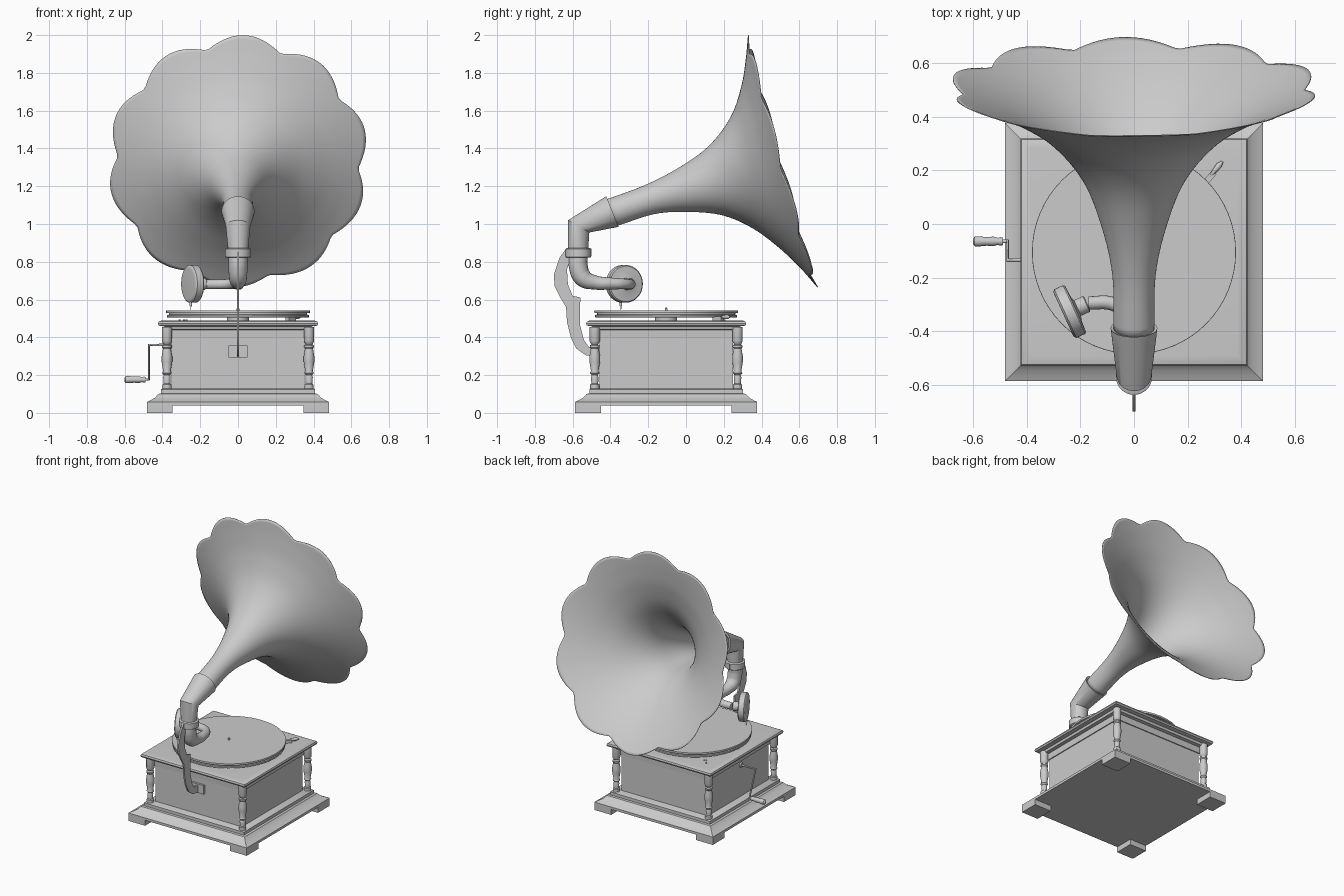
import bpy, bmesh
from math import sin, cos, pi, radians
from mathutils import Vector, Matrix

if "Cube" in bpy.data.objects:
    bpy.data.objects.remove(bpy.data.objects["Cube"])

CY = -0.105  # centre of the cabinet in y


def finish(name, bm):
    bmesh.ops.recalc_face_normals(bm, faces=bm.faces)
    me = bpy.data.meshes.new(name)
    bm.to_mesh(me)
    bm.free()
    ob = bpy.data.objects.new(name, me)
    bpy.context.collection.objects.link(ob)
    return ob


def skin(name, rings, caps=True):
    """Bridge a list of closed rings of points."""
    bm = bmesh.new()
    vs = [[bm.verts.new(p) for p in ring] for ring in rings]
    n = len(vs[0])
    for a, b in zip(vs, vs[1:]):
        for i in range(n):
            j = (i + 1) % n
            bm.faces.new((a[i], a[j], b[j], b[i]))
    if caps:
        bm.faces.new(vs[0])
        bm.faces.new(vs[-1])
    return finish(name, bm)


def square_stack(name, prof):
    c = ((-1, -1), (1, -1), (1, 1), (-1, 1))
    return skin(name, [[(h * x, CY + h * y, z) for x, y in c] for h, z in prof])


def lathe(name, prof, loc, axis=(0, 0, 1), n=32):
    rot = Vector((0, 0, 1)).rotation_difference(Vector(axis)).to_matrix()
    return skin(name, [[Vector(loc) + rot @ Vector((r * cos(2 * pi * i / n), r * sin(2 * pi * i / n), z))
                        for i in range(n)] for r, z in prof])


def box(name, loc, size, rz=0):
    bm = bmesh.new()
    bmesh.ops.create_cube(bm, size=1, matrix=Matrix.Translation(loc) @ Matrix.Rotation(rz, 4, 'Z')
                          @ Matrix.Diagonal((*size, 1)))
    return finish(name, bm)


def tube(name, pts, handle='AUTO'):
    """Swept pipe; every point is x, y, z, radius."""
    cu = bpy.data.curves.new(name, 'CURVE')
    cu.dimensions = '3D'
    cu.bevel_depth, cu.bevel_resolution, cu.resolution_u = 1, 6, 8
    cu.use_fill_caps = True
    sp = cu.splines.new('BEZIER')
    sp.bezier_points.add(len(pts) - 1)
    for b, p in zip(sp.bezier_points, pts):
        b.co, b.radius = p[:3], p[3]
        b.handle_left_type = b.handle_right_type = handle
    ob = bpy.data.objects.new(name, cu)
    bpy.context.collection.objects.link(ob)
    bpy.ops.object.select_all(action='DESELECT')
    ob.select_set(True)
    bpy.context.view_layer.objects.active = ob
    bpy.ops.object.convert(target='MESH')


def ring_point(pair, a):
    """Point at angle a on the circle spanned by a top and bottom (y, z) pair."""
    ty, tz, by, bz = pair
    r = Vector((ty - by, tz - bz)).length / 2
    return ((r * sin(a)), (ty + by) / 2 + (ty - by) / 2 * cos(a), (tz + bz) / 2 + (tz - bz) / 2 * cos(a))


def spline(pts, t):
    """Catmull-Rom through pts, t in 0..1."""
    f = t * (len(pts) - 1)
    i = min(int(f), len(pts) - 2)
    u = f - i
    p1, p2 = Vector(pts[i]), Vector(pts[i + 1])
    p0 = Vector(pts[i - 1]) if i else 2 * p1 - p2
    p3 = Vector(pts[i + 2]) if i + 2 < len(pts) else 2 * p2 - p1
    return 0.5 * (2 * p1 + (p2 - p0) * u + (2 * p0 - 5 * p1 + 4 * p2 - p3) * u * u
                  + (3 * p1 - p0 - 3 * p2 + p3) * u ** 3)


# Cabinet: base moulding, body, lid
square_stack("base_moulding", [(.482, .04), (.482, .058), (.465, .066), (.44, .08), (.422, .1),
                               (.407, .103), (.407, .125), (.398, .13)])
square_stack("cabinet_body", [(.353, .12), (.353, .40)])
square_stack("lid", [(.36, .393), (.362, .438), (.385, .442), (.39, .458), (.42, .462), (.424, .472),
                     (.42, .483), (.408, .488), (.385, .49)])

# Feet and turned corner columns
column = [(.024, .128), (.024, .15), (.018, .155), (.02, .19), (.016, .2), (.025, .21), (.02, .222),
          (.028, .27), (.028, .3), (.021, .34), (.026, .347), (.026, .357), (.018, .363), (.024, .372),
          (.027, .38), (.027, .455)]
for sx in (-1, 1):
    for sy in (-1, 1):
        box("foot", (sx * .414, CY + sy * .414, .021), (.136, .136, .042))
        lathe("corner_column", column, (sx * .376, CY + sy * .378, 0), n=20)

# Turntable with record
lathe("turntable_hub", [(.058, .486), (.058, .508)], (0, CY, 0))
lathe("platter", [(.37, .504), (.376, .507), (.376, .518), (.366, .52), (.366, .529)], (0, CY, 0), n=64)
lathe("record", [(.38, .528), (.381, .535), (.38, .541)], (0, CY, 0), n=64)
lathe("spindle", [(.007, .53), (.007, .552), (.003, .557)], (0, CY, 0), n=12)

# Brake lever and small screws on the lid
box("brake_block", (.28, .17, .5), (.06, .022, .022), radians(50))
leaf = lathe("brake_lever", [(.003, -.04), (.009, -.01), (.012, .015), (.004, .035)],
             (.308, .207, .508), (.64, .76, 0), 12)
for x, y in ((-.31, .205), (-.285, .17), (-.272, .175)):
    lathe("lid_screw", [(.005, .487), (.005, .495)], (x, y, 0), n=10)

# Crank
tube("crank_rod", [(-.35, -.135, .36, .007), (-.472, -.135, .36, .007), (-.472, -.065, .178, .007),
                   (-.51, -.065, .176, .007)], 'VECTOR')
lathe("crank_escutcheon", [(.02, 0), (.016, .012)], (-.35, -.135, .36), (-1, 0, 0))
lathe("crank_handle", [(.014, 0), (.016, .008), (.013, .018), (.018, .035), (.016, .06), (.019, .09),
                       (.018, .105), (.008, .112)], (-.49, -.065, .176), (-1, 0, 0), 20)

# Flat support bracket and its mounting plate
outline = [(-.50, .87), (-.635, .87), (-.67, .82), (-.70, .73), (-.695, .67), (-.665, .61), (-.635, .56),
           (-.63, .48), (-.61, .40), (-.58, .34), (-.53, .305), (-.45, .295), (-.45, .345), (-.515, .35),
           (-.54, .385), (-.56, .46), (-.562, .56), (-.558, .61), (-.6, .62), (-.625, .68), (-.63, .76),
           (-.61, .82), (-.50, .83)]
skin("support_bracket", [[(x, y, z) for y, z in outline] for x in (-.006, .006)])
box("bracket_plate", (0, CY - .358, .325), (.1, .02, .065))

# Tone arm
lathe("arm_collar", [(.062, .822), (.068, .826), (.068, .868), (.062, .872)], (0, -.57, 0))
tube("tone_arm", [(0, -.57, .83, .05), (0, -.57, .775, .05), (0, -.545, .715, .048), (0, -.48, .69, .037),
                  (-.003, -.40, .685, .031), (-.025, -.335, .683, .028), (-.08, -.298, .681, .026),
                  (-.17, -.295, .68, .025)])

# Sound box: disc, neck and needle
ax = (.91, .415, 0)
lathe("sound_box", [(.085, -.026), (.092, -.025), (.1, -.018), (.1, .018), (.094, .024), (.05, .026),
                    (.032, .032), (.032, .068), (.027, .072)], (-.24, -.327, .683), ax, 40)
lathe("needle_holder", [(.007, 0), (.007, .028)], (-.25, -.345, .567), n=12)
lathe("needle", [(.002, 0), (.003, .03)], (-.25, -.345, .545), n=8)

# Mitred elbow carrying the horn
elbow = [(-.624, .86, -.518, .86), (-.624, 1.02, -.512, .955), (-.422, 1.147, -.357, .985),
         (-.424, 1.138, -.361, .993)]
N = 40
skin("horn_elbow", [[ring_point(p, 2 * pi * i / N) for i in range(N)] for p in elbow])

# Flared horn with a ten-lobed rim; each row is top y, z and bottom y, z
flare = [(-.43, 1.125, -.37, .99), (-.21, 1.207, -.165, 1.055), (-.02, 1.307, .02, 1.066),
         (.13, 1.42, .2, 1.046), (.24, 1.57, .36, .975), (.295, 1.73, .5, .87), (.318, 1.87, .61, .765),
         (.33, 2.0, .697, .665)]
M, S = 160, 44
rings = []
for k in range(S + 1):
    s = k / S
    ring = []
    for i in range(M):
        a = 2 * pi * i / M
        notch = 1 - abs(cos(5 * (a - radians(3))))
        ring.append(ring_point(spline(flare, s * (1 - .068 * notch * s ** 5)), a))
    rings.append(ring)
horn = skin("horn", rings, caps=False)
mod = horn.modifiers.new("thickness", 'SOLIDIFY')
mod.thickness, mod.offset = .004, 0

# Smooth shading that keeps crisp edges
bpy.ops.object.select_all(action='SELECT')
bpy.context.view_layer.objects.active = horn
bpy.ops.object.shade_smooth_by_angle(angle=radians(35))
